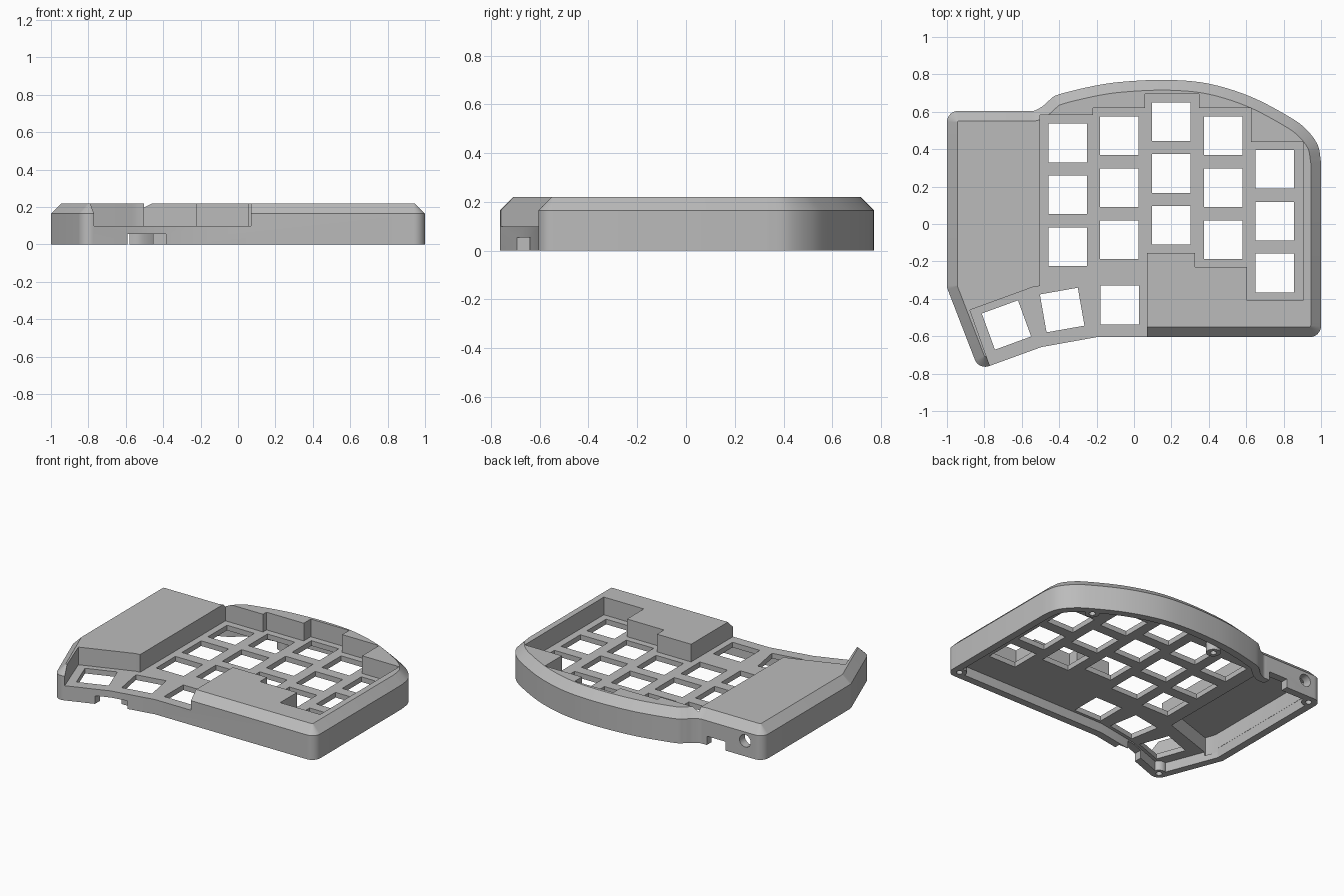
import bpy
import bmesh
import math
from mathutils import Vector, Matrix

if "Cube" in bpy.data.objects:
    bpy.data.objects.remove(bpy.data.objects["Cube"])

TOP, BEVEL_Z, PLATE_TOP, PLATE_LOW = 0.22, 0.165, 0.10, 0.065
WALL = 0.05

grey = bpy.data.materials.new("plain_grey")
grey.use_nodes = True
grey.diffuse_color = (0.5, 0.5, 0.5, 1)
grey.node_tree.nodes["Principled BSDF"].inputs["Base Color"].default_value = (0.5, 0.5, 0.5, 1)


def fillet(a, p, b, r, n=8):
    """Round the corner p between neighbours a and b."""
    a, p, b = Vector(a), Vector(p), Vector(b)
    u, v = (a - p).normalized(), (b - p).normalized()
    half = u.angle(v) / 2
    c = p + (u + v).normalized() * r / math.sin(half)
    t = r / math.tan(half)
    d0, d1 = p + u * t - c, p + v * t - c
    return [c + d0.lerp(d1, k / n).normalized() * r for k in range(n + 1)]


def spline(pts, n=5):
    """Smooth curve through the points."""
    pts = [Vector(p) for p in pts]
    ext = [2 * pts[0] - pts[1]] + pts + [2 * pts[-1] - pts[-2]]
    out = []
    for a, b, c, d in zip(ext, ext[1:], ext[2:], ext[3:]):
        for k in range(n):
            t = k / n
            out.append(0.5 * (2 * b + (c - a) * t + (2 * a - 5 * b + 4 * c - d) * t * t
                              + (3 * b - a - 3 * c + d) * t ** 3))
    return out + [pts[-1]]


def inset(pts, dist):
    """Offset a clockwise outline inwards."""
    out = []
    for i, p in enumerate(pts):
        e0 = (p - pts[i - 1]).normalized()
        e1 = (pts[(i + 1) % len(pts)] - p).normalized()
        n0, n1 = Vector((e0.y, -e0.x)), Vector((e1.y, -e1.x))
        out.append(p + (n0 + n1) * dist / (1 + n0.dot(n1)))
    return out


def loft(name, rings):
    """Closed solid through (outline, height) rings."""
    bm = bmesh.new()
    loops = [[bm.verts.new((p[0], p[1], z)) for p in pts] for pts, z in rings]
    bm.faces.new(loops[0])
    bm.faces.new(loops[-1])
    for lo, hi in zip(loops, loops[1:]):
        for i in range(len(lo)):
            bm.faces.new((lo[i - 1], lo[i], hi[i], hi[i - 1]))
    return finish(name, bm)


def finish(name, bm):
    bmesh.ops.recalc_face_normals(bm, faces=bm.faces)
    me = bpy.data.meshes.new(name)
    bm.to_mesh(me)
    bm.free()
    me.materials.append(grey)
    ob = bpy.data.objects.new(name, me)
    bpy.context.collection.objects.link(ob)
    return ob


def box(bm, centre, size, turn=0):
    m = (Matrix.Translation(centre) @ Matrix.Rotation(math.radians(turn), 4, 'Z')
         @ Matrix.Diagonal((*size, 1)))
    bmesh.ops.create_cube(bm, size=1, matrix=m)


def rod(bm, centre, r, length, axis_turn=0):
    m = Matrix.Translation(centre) @ Matrix.Rotation(axis_turn, 4, 'X')
    bmesh.ops.create_cone(bm, cap_ends=True, segments=24, radius1=r, radius2=r,
                          depth=length, matrix=m)


def cut(target, cutter):
    mod = target.modifiers.new("cut", 'BOOLEAN')
    mod.operation, mod.solver, mod.object = 'DIFFERENCE', 'EXACT', cutter
    bpy.context.view_layer.objects.active = target
    bpy.ops.object.modifier_apply(modifier=mod.name)
    bpy.data.objects.remove(cutter)


# Case outline, clockwise from the front left
back = spline([(-0.56, 0.605), (-0.53, 0.607), (-0.487, 0.631), (-0.45, 0.664), (-0.396, 0.695),
               (-0.18, 0.745), (0, 0.765), (0.2, 0.77), (0.406, 0.749), (0.626, 0.68),
               (0.834, 0.571), (0.925, 0.502), (0.983, 0.42), (1, 0.33)])
thumb, front_bend = (-0.83, -0.78), (-0.495, -0.658)
outline = (fillet(front_bend, thumb, (-1, -0.34), 0.06)
           + fillet(thumb, (-1, -0.34), (-1, 0.6), 0.06, 3)
           + fillet((-1, 0), (-1, 0.605), (0, 0.605), 0.06)
           + back
           + fillet((1, 0), (1, -0.605), (0, -0.605), 0.06)
           + [Vector((-0.2, -0.605)), Vector(front_bend)])

# Bevelled outer body
case = loft("keyboard_case", [(outline, 0), (outline, BEVEL_Z), (inset(outline, 0.055), TOP)])

# Sunken key area, open at the front
well = [(-0.503, 0.583), (-0.22, 0.583), (-0.22, 0.62), (0.06, 0.62), (0.06, 0.695),
        (0.348, 0.695), (0.348, 0.62), (0.626, 0.62), (0.626, 0.438), (0.904, 0.438),
        (0.904, -0.41), (0.604, -0.41), (0.604, -0.23), (0.326, -0.23), (0.326, -0.155),
        (0.07, -0.155), (0.07, -0.9), (-0.72, -0.9), (-0.877, -0.46), (-0.567, -0.347),
        (-0.535, -0.335), (-0.503, -0.332)]
cut(case, loft("key_well_cutter", [(well, PLATE_TOP), (well, 0.4)]))

# Hollow underside with screw posts left standing
screws = [(0.94, -0.55), (-0.94, 0.55), (-0.8, -0.715), (0.78, 0.53), (-0.1, 0.64)]
hollow = inset(outline, WALL)
cavity = loft("cavity_cutter", [(hollow, -0.1), (hollow, PLATE_LOW)])
bm = bmesh.new()
for x, y in screws:
    rod(bm, (x, y, 0), 0.045, 0.5)
cut(cavity, finish("post_cutter", bm))
cut(case, cavity)

# Deeper electronics bay under the raised left block
bay = [(-0.55, -0.295), (-0.55, 0.549), (-0.9, 0.549), (-0.949, 0.5), (-0.949, -0.35),
       (-0.925, -0.42)]
cut(case, loft("bay_cutter", [(bay, 0.04), (bay, 0.17)]))

# Key openings: five columns and three thumb keys
KEY, PITCH = 0.206, 0.277
bm = bmesh.new()
for col, top_y in enumerate((0.433, 0.471, 0.547, 0.471, 0.292)):
    for row in range(3):
        box(bm, (-0.355 + col * PITCH, top_y - row * PITCH, 0.08), (KEY, KEY, 0.1))
for x, y, turn in ((-0.077, -0.433, 0), (-0.384, -0.46, 10), (-0.682, -0.54, 20)):
    box(bm, (x, y, 0.08), (KEY, KEY, 0.1), turn)
cut(case, finish("key_cutter", bm))

# Cable notches, round jack opening and screw holes
bm = bmesh.new()
box(bm, (-0.487, -0.68, 0), (0.205, 0.16, 0.11))
box(bm, (-0.65, 0.6, 0), (0.14, 0.16, 0.12))
rod(bm, (-0.868, 0.6, 0.105), 0.042, 0.16, math.pi / 2)
for x, y in screws:
    rod(bm, (x, y, 0), 0.02, 0.12)
cut(case, finish("opening_cutter", bm))

# Smooth the rounded walls, keep the edges crisp
bpy.ops.object.select_all(action='DESELECT')
case.select_set(True)
bpy.context.view_layer.objects.active = case
bpy.ops.object.shade_smooth_by_angle(angle=math.radians(25))
